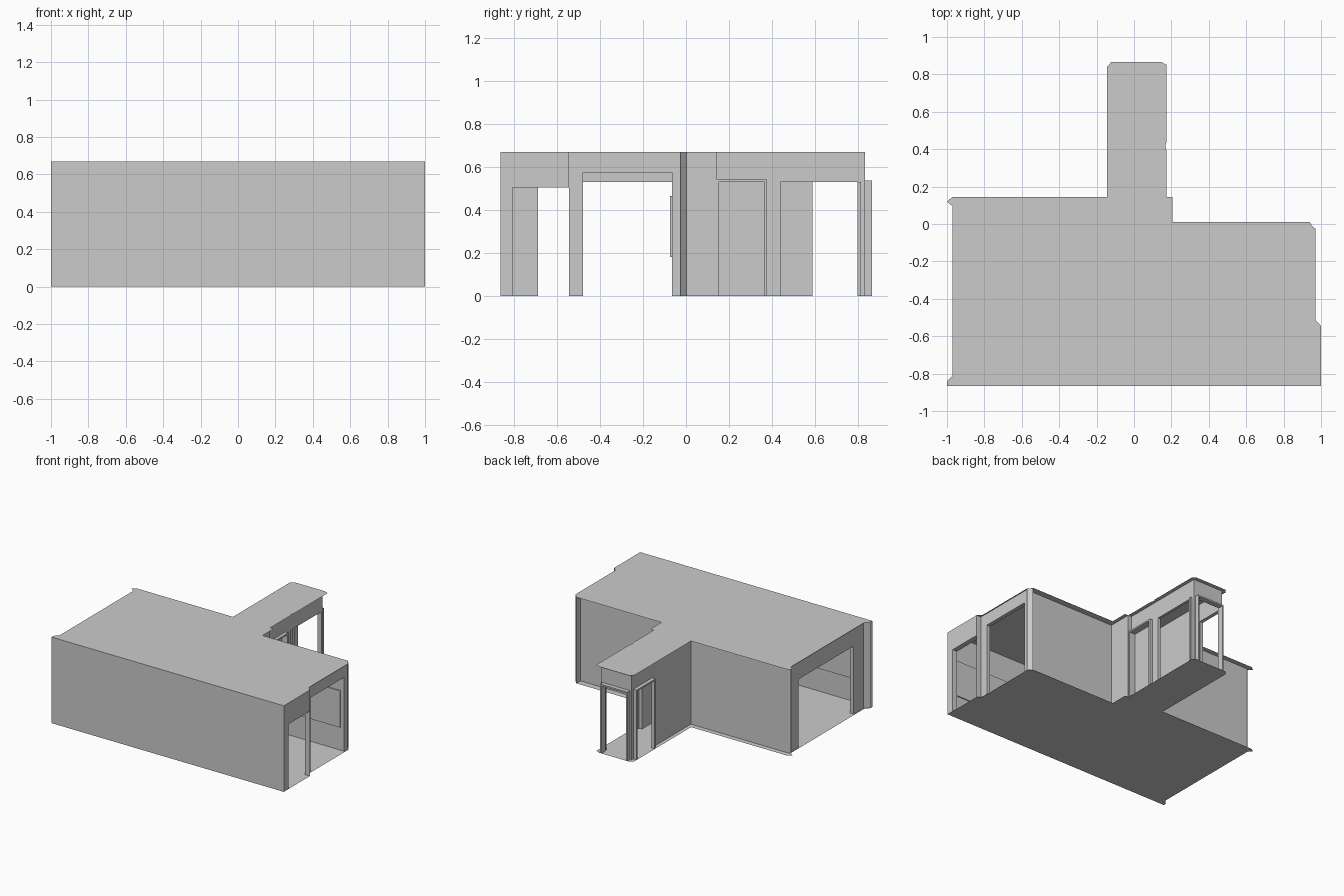
import bpy, math
from mathutils import Vector

if "Cube" in bpy.data.objects:
    bpy.data.objects.remove(bpy.data.objects["Cube"])

H = 0.67  # ceiling height


def mesh(name, polys):
    verts, faces = [], []
    for p in polys:
        faces.append(list(range(len(verts), len(verts) + len(p))))
        verts += [tuple(v) for v in p]
    me = bpy.data.meshes.new(name)
    me.from_pydata(verts, [], faces)
    ob = bpy.data.objects.new(name, me)
    bpy.context.collection.objects.link(ob)
    return ob


def strip(p, q, z0, z1):
    """Upright quad between two plan points."""
    return [(p[0], p[1], z0), (q[0], q[1], z0), (q[0], q[1], z1), (p[0], p[1], z1)]


def wall(name, p, q, opening=None, jamb=(0, 0)):
    """Sheet wall with one optional opening (start, end, top) measured along it.
    jamb is the plan offset of the opening's reveal."""
    p, q, j = Vector(p), Vector(q), Vector(jamb)
    if not opening:
        return mesh(name, [strip(p, q, 0, H)])
    a, b, top = opening
    d = (q - p).normalized()
    pa, pb = p + d * a, p + d * b
    polys = [strip(pa, pb, top, H)]
    if a > 0.001:
        polys.append(strip(p, pa, 0, H))
    if (q - pb).length > 0.001:
        polys.append(strip(pb, q, 0, H))
    if j.length:
        polys += [strip(pa, pa + j, 0, top), strip(pb, pb + j, 0, top),
                  [(*pa, top), (*pb, top), (*(pb + j), top), (*(pa + j), top)]]
    return mesh(name, polys)


def box(name, lo, hi):
    x0, y0, z0 = lo
    x1, y1, z1 = hi
    polys = [strip((x0, y0), (x1, y0), z0, z1), strip((x1, y0), (x1, y1), z0, z1),
             strip((x1, y1), (x0, y1), z0, z1), strip((x0, y1), (x0, y0), z0, z1)]
    polys += [[(x0, y0, z), (x1, y0, z), (x1, y1, z), (x0, y1, z)][::s]
              for z, s in ((z0, -1), (z1, 1))]
    return mesh(name, polys)


def casing(name, axis, at, depth, a, b, top, w=0.012):
    """Two posts and a lintel around an opening; axis is the opening's direction."""
    for part, s, e, z0, z1 in (("post_near", a - w, a, 0, top), ("post_far", b, b + w, 0, top),
                               ("lintel", a - w, b + w, top, top + w)):
        if axis == "y":
            box(f"{name}_{part}", (min(at, at + depth), s, z0), (max(at, at + depth), e, z1))
        else:
            box(f"{name}_{part}", (s, min(at, at + depth), z0), (e, max(at, at + depth), z1))


# floor and ceiling share one plan
plan = [(-1, -0.865), (1, -0.865), (1, -0.545), (0.97, -0.515), (0.97, -0.025), (0.955, -0.015),
        (0.94, 0.01), (0.205, 0.01), (0.205, 0.145), (0.175, 0.145), (0.175, 0.38),
        (0.168, 0.42), (0.175, 0.44), (0.175, 0.85), (0.145, 0.867), (-0.12, 0.867),
        (-0.145, 0.84), (-0.145, 0.145), (-0.97, 0.145), (-1, 0.12), (-0.97, 0.095),
        (-0.97, -0.81), (-1, -0.84)]
mesh("floor", [[(x, y, 0) for x, y in plan]])
mesh("ceiling", [[(x, y, H) for x, y in plan]])

# main room walls
wall("front_wall", (-1, -0.865), (1, -0.865))
wall("back_wall_left", (-0.955, 0.105), (-0.115, 0.105))
wall("back_wall_right", (0.175, -0.04), (0.945, -0.04))
wall("step_wall", (0.175, -0.04), (0.175, 0.145))
wall("left_wall", (-0.96, 0.105), (-0.96, -0.865), (0.12, 0.795, 0.53), (0.03, 0))
wall("right_wall", (0.96, -0.545), (0.96, -0.025), (0.065, 0.48, 0.575), (-0.03, 0))
wall("right_front_wall", (1, -0.865), (1, -0.545), (0.055, 0.32, 0.505), (-0.04, 0))
mesh("right_header_return", [strip((1, -0.545), (0.96, -0.545), 0.505, H)])

# bevelled corner posts
mesh("right_corner_post", [strip((0.97, -0.025), (0.94, 0.005), 0, H),
                           strip((0.94, 0.005), (0.935, -0.04), 0, H)])
mesh("left_back_corner_post", [strip((-0.97, 0.095), (-0.955, 0.105), 0, H)])
mesh("left_front_corner_post", [strip((-0.96, -0.81), (-1, -0.845), 0, H)])

# raised wainscot bands on the inside of the room
box("front_band", (-0.95, -0.865, 0.18), (0.95, -0.857, 0.465))
box("back_band_left", (-0.94, 0.08, 0.18), (-0.115, 0.1, 0.465))
box("back_band_right", (0.18, -0.075, 0.18), (0.93, -0.065, 0.465))
mesh("back_wall_right_inner", [strip((0.175, -0.065), (0.93, -0.065), 0, H)])

# hallway walls
wall("hall_left_wall", (-0.115, 0.105), (-0.115, 0.835), (0.485, 0.695, 0.53), (-0.02, 0))
wall("hall_right_wall_door", (0.145, 0.145), (0.145, 0.40), (0.01, 0.225, 0.53), (-0.025, 0))
wall("hall_right_wall_open", (0.145, 0.40), (0.145, 0.835), (0.04, 0.40, 0.53), (-0.02, 0))
wall("hall_end_wall", (-0.115, 0.835), (0.145, 0.835), (0.025, 0.235, 0.53), (0, -0.015))
mesh("hall_step_return", [strip((0.175, 0.145), (0.145, 0.145), 0, H)])
mesh("door_panel", [strip((0.12, 0.155), (0.12, 0.37), 0, 0.53)])

# casings around the hallway openings
casing("door_casing", "y", 0.145, 0.025, 0.155, 0.365, 0.53)
casing("hall_left_casing", "y", -0.115, -0.028, 0.59, 0.80, 0.53)
casing("hall_end_casing", "x", 0.835, 0.032, -0.09, 0.12, 0.525)
box("hall_right_end_post", (0.13, 0.80, 0), (0.16, 0.815, 0.53))
